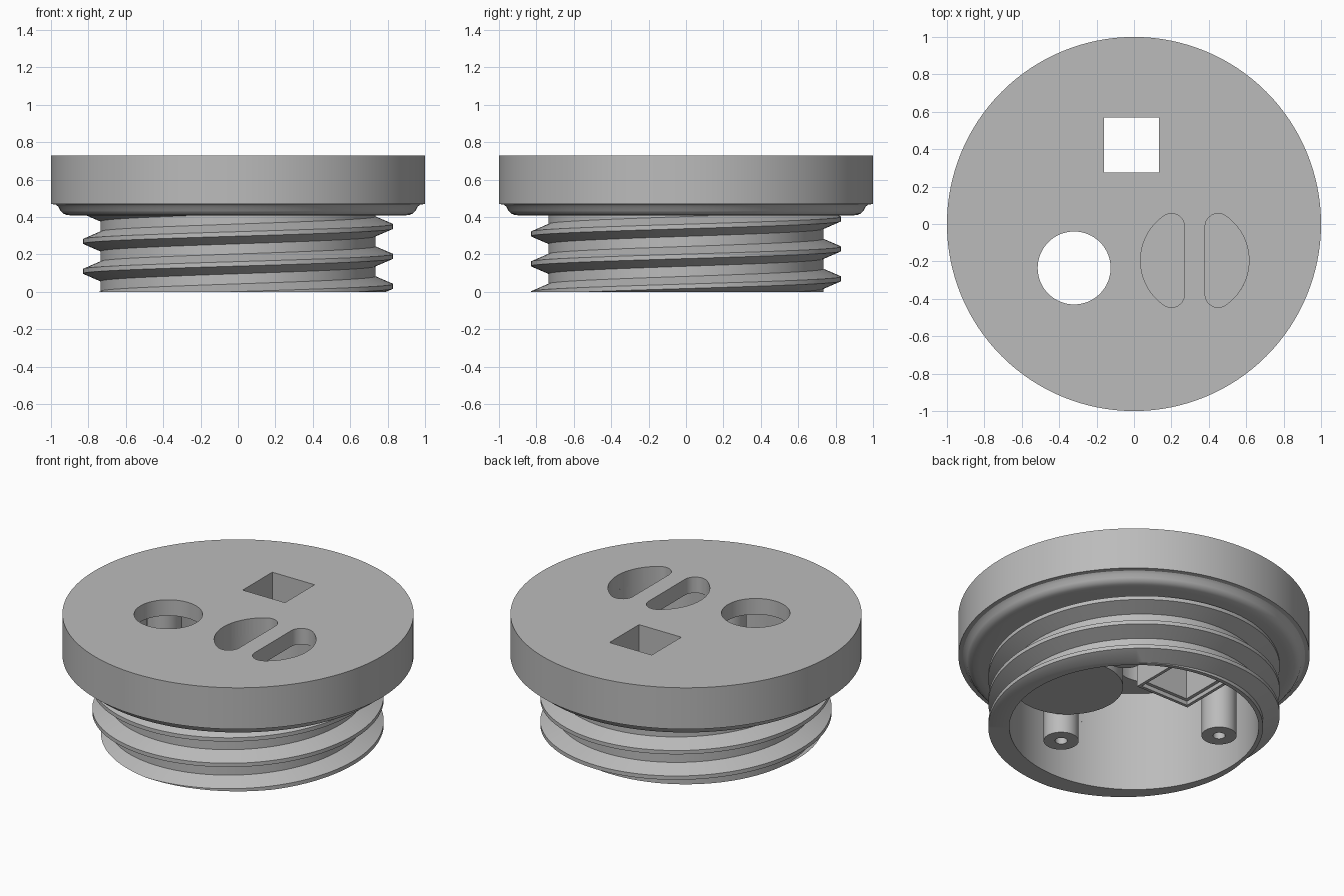
import bpy, bmesh, math
from math import sin, cos, pi

if "Cube" in bpy.data.objects:
    bpy.data.objects.remove(bpy.data.objects["Cube"])

grey = bpy.data.materials.new("plain_grey")
grey.use_nodes = True
grey.diffuse_color = (0.5, 0.5, 0.5, 1)
grey.node_tree.nodes["Principled BSDF"].inputs["Base Color"].default_value = (0.5, 0.5, 0.5, 1)

BORE = 0.71       # inner radius of the threaded skirt
CEILING = 0.63    # underside of the top plate
TOP = 0.73


def finish(bm, name):
    bmesh.ops.recalc_face_normals(bm, faces=bm.faces[:])
    mesh = bpy.data.meshes.new(name)
    bm.to_mesh(mesh)
    bm.free()
    mesh.materials.append(grey)
    obj = bpy.data.objects.new(name, mesh)
    bpy.context.collection.objects.link(obj)
    return obj


def smooth(obj):
    bpy.ops.object.select_all(action="DESELECT")
    obj.select_set(True)
    bpy.context.view_layer.objects.active = obj
    bpy.ops.object.shade_smooth_by_angle(angle=math.radians(28))


def lathe(name, profile, centre=(0, 0), steps=96, closed=False):
    """Revolve (radius, z) points; a radius of 0 becomes a pole."""
    bm = bmesh.new()
    rings = []
    for r, z in profile:
        if r == 0:
            rings.append([bm.verts.new((*centre, z))] * steps)
        else:
            rings.append([bm.verts.new((centre[0] + r * cos(2 * pi * i / steps),
                                        centre[1] + r * sin(2 * pi * i / steps), z))
                          for i in range(steps)])
    pairs = list(zip(rings, rings[1:]))
    if closed:
        pairs.append((rings[-1], rings[0]))
    for a, b in pairs:
        for i in range(steps):
            j = (i + 1) % steps
            corners = list(dict.fromkeys((a[i], a[j], b[j], b[i])))
            if len(corners) > 2:    # two poles in a row need no face
                bm.faces.new(corners)
    return finish(bm, name)


def prism(name, outline, low, high):
    bm = bmesh.new()
    face = bm.faces.new([bm.verts.new((x, y, low)) for x, y in outline])
    new = bmesh.ops.extrude_face_region(bm, geom=[face])["geom"]
    bmesh.ops.translate(bm, vec=(0, 0, high - low),
                        verts=[v for v in new if isinstance(v, bmesh.types.BMVert)])
    return finish(bm, name)


def arc(cx, cy, r, start, end, n):
    return [(cx + r * cos(start + (end - start) * i / n),
             cy + r * sin(start + (end - start) * i / n)) for i in range(n + 1)]


def square(centre, half):
    return [(centre[0] + sx * half, centre[1] + sy * half)
            for sx, sy in ((-1, -1), (1, -1), (1, 1), (-1, 1))]


def cut(obj, cutters):
    bpy.context.view_layer.objects.active = obj
    for c in cutters:
        mod = obj.modifiers.new("cut", "BOOLEAN")
        mod.operation = "DIFFERENCE"
        mod.solver = "EXACT"
        mod.object = c
        bpy.ops.object.modifier_apply(modifier=mod.name)
        bpy.data.objects.remove(c)


# Lid with a rounded lip underneath
lid = lathe("lid", [(0, TOP), (1, TOP), (1, 0.47), (0.975, 0.467), (0.96, 0.455),
                    (0.95, 0.435), (0.935, 0.419), (0.915, 0.411), (0.88, 0.408),
                    (BORE, 0.408), (BORE, CEILING), (0, CEILING)], steps=128)

# Openings: round hole, square hole and two D shapes that leave a grip bar
GRIP = (0.325, -0.195)
SOCKET = (-0.013, 0.422)
R, FILLET, BAR = 0.29, 0.07, 0.055
fx = BAR + FILLET
fy = math.sqrt((R - FILLET) ** 2 - fx ** 2)
turn = math.atan2(fy, fx)
d_shape = (arc(fx, fy, FILLET, pi, turn, 10) + arc(0, 0, R, turn, -turn, 24)[1:-1]
           + arc(fx, -fy, FILLET, -turn, -pi, 10))
cutters = [prism("d_cutter", [(GRIP[0] + s * x, GRIP[1] + y) for x, y in d_shape], 0.5, 0.9)
           for s in (-1, 1)]
cutters.append(prism("round_cutter", arc(-0.32, -0.235, 0.195, 0, 2 * pi, 64)[:-1], 0.5, 0.9))
cutters.append(prism("square_cutter", square(SOCKET, 0.147), 0.5, 0.9))
cut(lid, cutters)
smooth(lid)

# Closed basin under the grip bar
smooth(lathe("grip_basin", [(R, CEILING + 0.005), (R, 0.26), (0, 0.26), (0, 0.23),
                            (R + 0.022, 0.23), (R + 0.022, CEILING + 0.005)],
             GRIP, closed=True))

# Square socket tube with a stepped mouth
socket = prism("square_socket", square(SOCKET, 0.187), 0.1, CEILING + 0.005)
cut(socket, [prism("tube_cutter", square(SOCKET, 0.147), 0, 0.9),
             prism("mouth_cutter", square(SOCKET, 0.168), 0, 0.125)])

# Screw posts
for i, place in enumerate([(0.084, -0.545), (-0.567, 0.078), (0.4, 0.4)]):
    smooth(lathe(f"screw_post_{i + 1}", [(0.035, 0.12), (0.1, 0.12), (0.1, CEILING + 0.005),
                                         (0.035, CEILING + 0.005)], place, 40, closed=True))

# Threaded skirt: a helical sheet trimmed level, then closed by the inner wall
PITCH, STEPS, TURNS = 0.16, 120, 6
ROOT, CREST = 0.735, 0.83
thread = [(CREST, -0.012), (CREST, 0.012), (ROOT, 0.053), (ROOT, 0.107)]
bm = bmesh.new()
cols = []
for i in range(STEPS * TURNS + 1):
    a = 2 * pi * i / STEPS
    base = 0.35 - 4 * PITCH + PITCH * i / STEPS
    cols.append([bm.verts.new((r * cos(a), r * sin(a), base + dz)) for r, dz in thread])
for i in range(len(cols) - 1):
    p, q = cols[i], cols[i + 1]
    for j in range(3):
        bm.faces.new((p[j], q[j], q[j + 1], p[j + 1]))
    if i + 1 + STEPS < len(cols):
        bm.faces.new((p[3], q[3], cols[i + 1 + STEPS][0], cols[i + STEPS][0]))
for height, below in ((0, True), (0.43, False)):
    bmesh.ops.bisect_plane(bm, geom=bm.verts[:] + bm.edges[:] + bm.faces[:],
                           plane_co=(0, 0, height), plane_no=(0, 0, 1),
                           clear_inner=below, clear_outer=not below)
edges = [e for e in bm.edges if e.is_boundary and all(abs(v.co.z) < 1e-4 for v in e.verts)]
for height in (0, 0.408):
    new = bmesh.ops.extrude_edge_only(bm, edges=edges)["geom"]
    moved = {g for g in new if isinstance(g, bmesh.types.BMVert)}
    for v in moved:
        k = BORE / math.hypot(v.co.x, v.co.y)
        v.co = (v.co.x * k, v.co.y * k, height)
    edges = [g for g in new if isinstance(g, bmesh.types.BMEdge) and moved.issuperset(g.verts)]
smooth(finish(bm, "threaded_skirt"))
